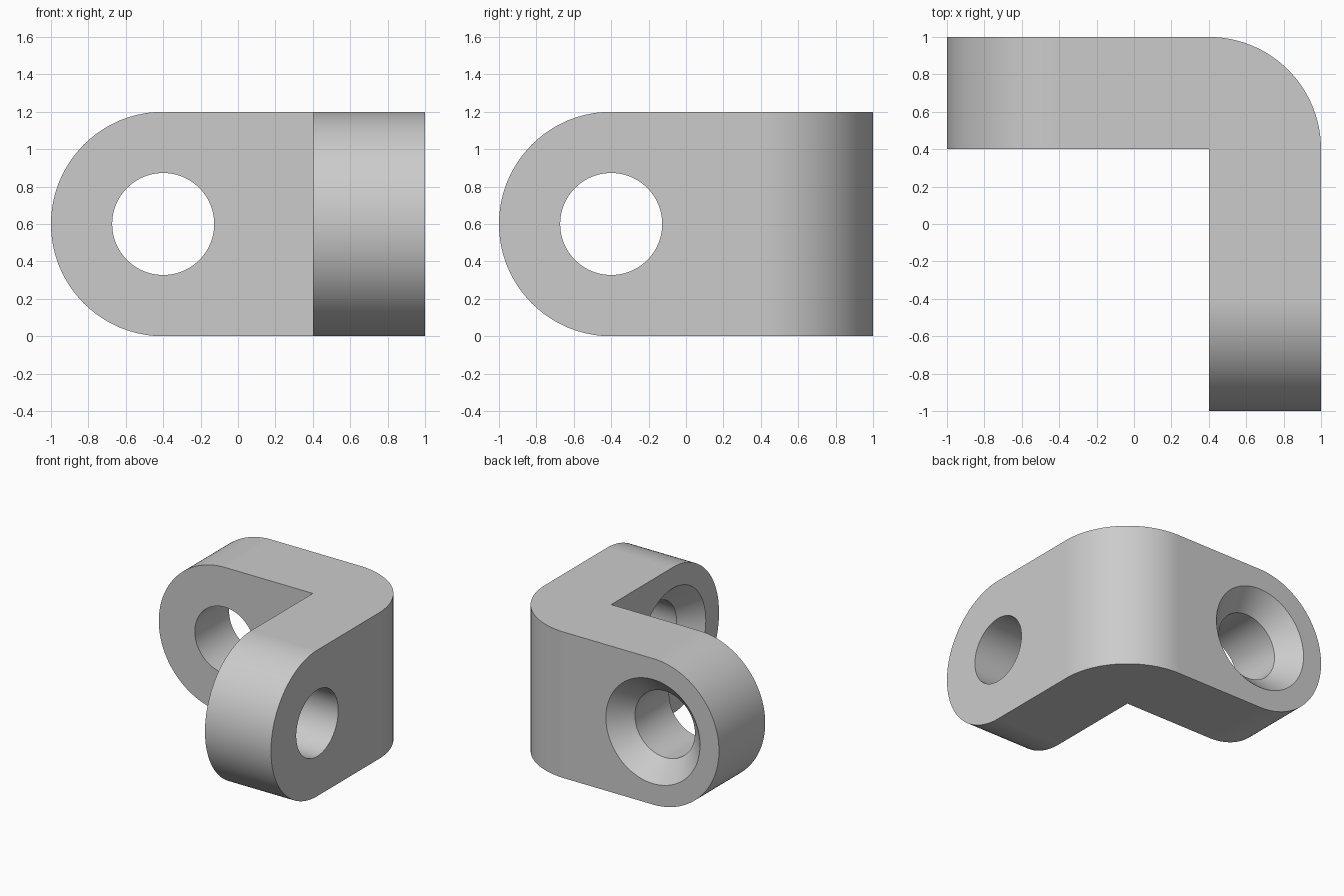
import bpy, bmesh, math
from mathutils import Matrix, Vector

if "Cube" in bpy.data.objects:
    bpy.data.objects.remove(bpy.data.objects["Cube"], do_unlink=True)

T = 0.6        # arm thickness, also the radius of every rounded end
MID = 0.6      # height of the hole axes
HOLE, SINK = 0.2727, 0.428
TURN = Matrix.Rotation(math.radians(90), 4, 'Z')


def arc(cx, cy, r, start, end, n=48):
    angles = [math.radians(start + (end - start) * i / n) for i in range(n + 1)]
    return [(cx + r * math.cos(a), cy + r * math.sin(a)) for a in angles]


def finish(name, bm):
    bmesh.ops.recalc_face_normals(bm, faces=bm.faces)
    mesh = bpy.data.meshes.new(name)
    bm.to_mesh(mesh)
    bm.free()
    obj = bpy.data.objects.new(name, mesh)
    bpy.context.collection.objects.link(obj)
    return obj


def prism(name, points, depth):
    """Extrude a list of 3D outline points along a depth vector."""
    bm = bmesh.new()
    face = bm.faces.new([bm.verts.new(p) for p in points])
    ext = bmesh.ops.extrude_face_region(bm, geom=[face])["geom"]
    bmesh.ops.translate(bm, vec=depth, verts=[v for v in ext if isinstance(v, bmesh.types.BMVert)])
    return finish(name, bm)


def drill(name):
    """Revolved cutter along y: straight hole with a countersink at y = 1."""
    depth = SINK - HOLE
    profile = [(0, 0.2), (HOLE, 0.2), (HOLE, 1 - depth), (SINK + 0.1, 1.1), (0, 1.1)]
    bm = bmesh.new()
    verts = [bm.verts.new((r, y, 0)) for r, y in profile]
    edges = [bm.edges.new(pair) for pair in zip(verts, verts[1:])]
    bmesh.ops.spin(bm, geom=verts + edges, cent=(0, 0, 0), axis=(0, 1, 0),
                   angle=math.tau, steps=96)
    bmesh.ops.remove_doubles(bm, verts=bm.verts, dist=1e-5)
    bmesh.ops.translate(bm, vec=(-0.4, 0, MID), verts=bm.verts)
    return finish(name, bm)


def apply_cut(target, cutter, operation):
    cutter.hide_render = True
    bpy.context.view_layer.objects.active = target
    mod = target.modifiers.new("cut", 'BOOLEAN')
    mod.operation, mod.object, mod.solver = operation, cutter, 'EXACT'
    bpy.ops.object.modifier_apply(modifier=mod.name)
    bpy.data.objects.remove(cutter, do_unlink=True)


# L-shaped bracket with a rounded outer corner
outline = [(-1, 1), (-1, 0.4), (0.4, 0.4), (0.4, -1), (1, -1)] + arc(0.4, 0.4, T, 0, 90)
bracket = prism("corner_bracket", [(x, y, -0.2) for x, y in outline], Vector((0, 0, 1.6)))

# Rounded arm ends
slot = [(2, 0)] + [(2, 2 * MID)] + arc(-0.4, MID, T, 90, 270, 96)
for name, turned in (("back_arm_rounding", False), ("side_arm_rounding", True)):
    shape = prism(name, [(x, -2, z) for x, z in slot], Vector((0, 4, 0)))
    if turned:
        shape.data.transform(TURN)
    apply_cut(bracket, shape, 'INTERSECT')

# Countersunk holes, opening on the back and on the inside of the side arm
apply_cut(bracket, drill("back_arm_drill"), 'DIFFERENCE')
side = drill("side_arm_drill")
side.data.transform(Matrix.Translation((1.4, 0, 0)) @ TURN)
apply_cut(bracket, side, 'DIFFERENCE')

# Grey finish
grey = bpy.data.materials.new("plain_grey")
grey.use_nodes = True
colour = (0.6, 0.6, 0.6, 1)
grey.diffuse_color = colour
grey.node_tree.nodes["Principled BSDF"].inputs["Base Color"].default_value = colour
bracket.data.materials.clear()
bracket.data.materials.append(grey)
for poly in bracket.data.polygons:
    poly.material_index = 0

# Smooth curves, crisp edges
bpy.ops.object.select_all(action='DESELECT')
bracket.select_set(True)
bpy.context.view_layer.objects.active = bracket
bpy.ops.object.shade_smooth_by_angle(angle=math.radians(30))
weighted = bracket.modifiers.new("even_shading", 'WEIGHTED_NORMAL')
weighted.keep_sharp = True
